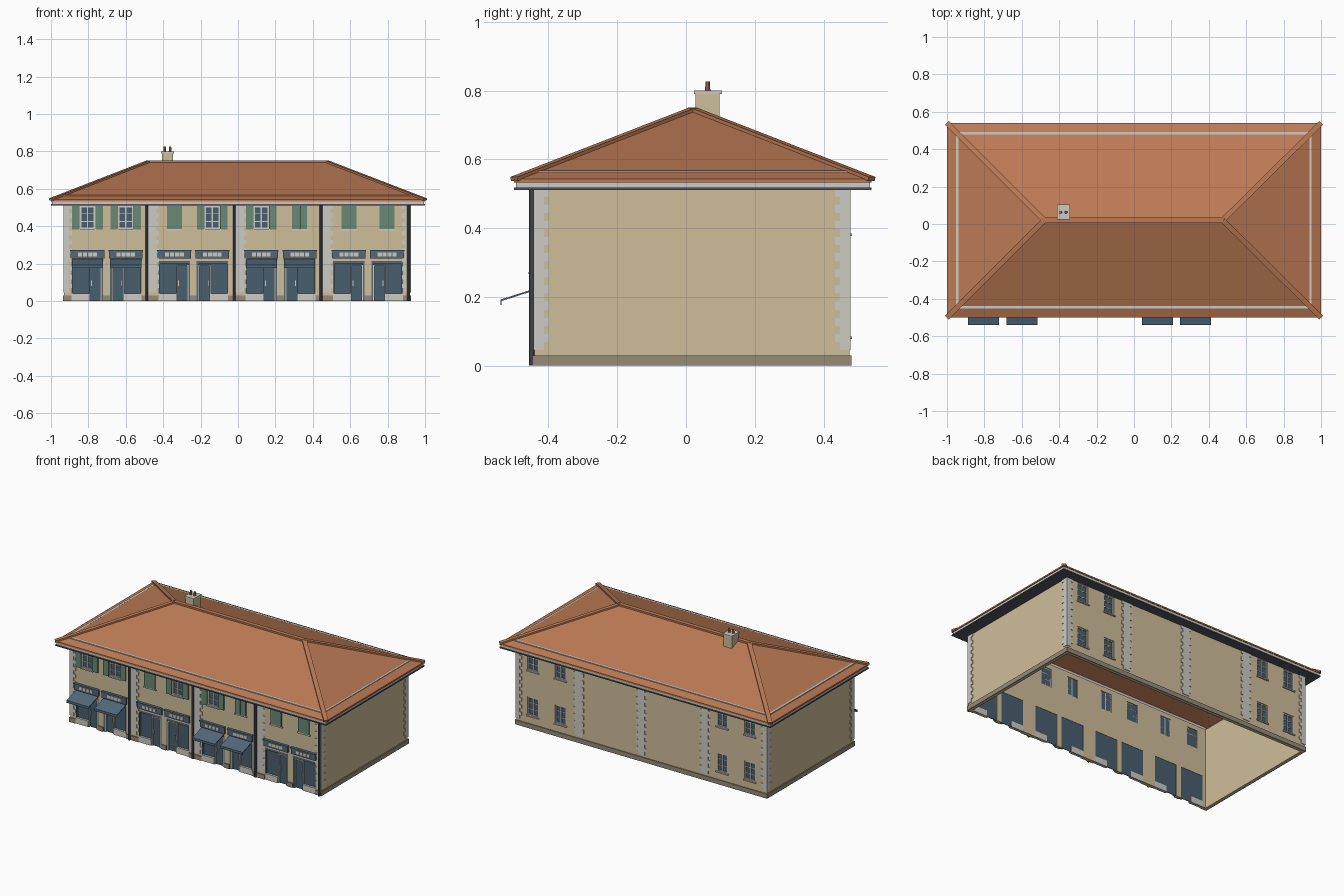
import bpy, bmesh
from mathutils import Vector, Matrix

if "Cube" in bpy.data.objects:
    bpy.data.objects.remove(bpy.data.objects["Cube"])


def material(name, r, g, b):
    lin = [(c / 255 / 12.92) if c < 11 else ((c / 255 + 0.055) / 1.055) ** 2.4 for c in (r, g, b)]
    m = bpy.data.materials.new(name)
    m.use_nodes = True
    m.diffuse_color = (*lin, 1)
    m.node_tree.nodes["Principled BSDF"].inputs["Base Color"].default_value = (*lin, 1)
    return m


WALL = material("sand render", 207, 190, 154)
PLINTH = material("brown plinth", 150, 139, 122)
STONE = material("pale stone", 205, 203, 195)
ROOF = material("terracotta", 188, 122, 84)
BLUE = material("shop blue", 82, 105, 123)
GLASS = material("dark glass", 74, 94, 110)
GREEN = material("shutter green", 106, 136, 116)
METAL = material("dark metal", 84, 86, 93)


def finish(name, bm, mat):
    bmesh.ops.recalc_face_normals(bm, faces=bm.faces)
    mesh = bpy.data.meshes.new(name)
    bm.to_mesh(mesh)
    bm.free()
    mesh.materials.append(mat)
    ob = bpy.data.objects.new(name, mesh)
    bpy.context.collection.objects.link(ob)
    return ob


def boxes(name, mat, items):
    """One object of boxes given as x0, x1, y0, y1, z0, z1."""
    bm = bmesh.new()
    for x0, x1, y0, y1, z0, z1 in items:
        mid = Vector((x0 + x1, y0 + y1, z0 + z1)) / 2
        size = Matrix.Diagonal((abs(x1 - x0), abs(y1 - y0), abs(z1 - z0), 1))
        bmesh.ops.create_cube(bm, size=1, matrix=Matrix.Translation(mid) @ size)
    return finish(name, bm, mat)


def ring(x0, x1, y0, y1, t, z0, z1):
    """Four boxes of width t just inside a rectangle."""
    return [(x0, x1, y0, y0 + t, z0, z1), (x0, x1, y1 - t, y1, z0, z1),
            (x0, x0 + t, y0 + t, y1 - t, z0, z1), (x1 - t, x1, y0 + t, y1 - t, z0, z1)]


X0, X1, Y0, Y1, TOP = -0.93, 0.92, -0.44, 0.475, 0.54
EAVE = 0.515


def wall(name, start, end, holes=()):
    """Upright sheet with rectangular openings, thickened inwards."""
    a, b = Vector((*start, 0)), Vector((*end, 0))
    run = (b - a).normalized()
    us = sorted({0, (b - a).length, *[h[0] for h in holes], *[h[1] for h in holes]})
    zs = sorted({0, TOP, *[h[2] for h in holes], *[h[3] for h in holes]})
    bm = bmesh.new()
    for u0, u1 in zip(us, us[1:]):
        for z0, z1 in zip(zs, zs[1:]):
            u, z = (u0 + u1) / 2, (z0 + z1) / 2
            if any(h[0] < u < h[1] and h[2] < z < h[3] for h in holes):
                continue
            corners = [(u0, z0), (u1, z0), (u1, z1), (u0, z1)]
            bm.faces.new([bm.verts.new(a + run * p + Vector((0, 0, q))) for p, q in corners])
    bmesh.ops.remove_doubles(bm, verts=bm.verts, dist=0.0001)
    ob = finish(name, bm, WALL)
    # keep the outward side consistent before thickening
    out = run.cross(Vector((0, 0, 1)))
    if ob.data.polygons[0].normal.dot(out) < 0:
        ob.data.flip_normals()
    mod = ob.modifiers.new("thickness", "SOLIDIFY")
    mod.thickness = 0.018
    mod.offset = -1


# Bay centres; the shops are mirrored in pairs
centres = [-0.805, -0.6, -0.34, -0.137, 0.125, 0.33, 0.593, 0.797]
open_shutters = {0, 1, 3, 4}
awning_bays = {0, 1, 4, 5}
back_centres = [centres[i] for i in (0, 1, 6, 7)]
HW, SILL, HEAD = 0.04, 0.385, 0.508
SW, SHOP_TOP = 0.084, 0.213
LOWER = 0.3

# Walls
front_holes = [(c - HW - X0, c + HW - X0, SILL, HEAD) for c in centres]
front_holes += [(c - SW - X0, c + SW - X0, 0, SHOP_TOP) for c in centres]
back_holes = [(X1 - c - HW, X1 - c + HW, SILL - d, HEAD - d) for c in back_centres for d in (0, LOWER)]
wall("front_wall", (X0, Y0), (X1, Y0), front_holes)
wall("back_wall", (X1, Y1), (X0, Y1), back_holes)
wall("left_wall", (X1, Y0), (X1, Y1))
wall("right_wall", (X0, Y1), (X0, Y0))

# Windows: glass, frame and glazing bars
glass, frames = [], []


def window(c, y, side, z0, z1):
    g, f = y - side * 0.014, y - side * 0.004
    glass.append((c - HW, c + HW, g, g + side * 0.004, z0, z1))
    t = 0.007
    frames.extend([(c - HW, c - HW + t, g, f, z0, z1), (c + HW - t, c + HW, g, f, z0, z1),
                   (c - HW, c + HW, g, f, z0, z0 + t), (c - HW, c + HW, g, f, z1 - t, z1),
                   (c - t / 2, c + t / 2, g, f, z0, z1)])
    for k in (1, 2):
        z = z0 + (z1 - z0) * k / 3
        frames.append((c - HW, c + HW, g, f - side * 0.003, z - 0.002, z + 0.002))
    frames.append((c - HW - 0.006, c + HW + 0.006, y - side * 0.01, y + side * 0.008, z0 - 0.008, z0))


for c in centres:
    window(c, Y0, -1, SILL, HEAD)
for c in back_centres:
    for d in (0, LOWER):
        window(c, Y1, 1, SILL - d, HEAD - d)
boxes("window_glass", GLASS, glass)
boxes("window_frames", STONE, frames)

# Shutters, folded back or closed
shutters = []
for i, c in enumerate(centres):
    for s in (-1, 1):
        a, b = (HW + 0.002, HW * 2 + 0.002) if i in open_shutters else (0.0005, HW)
        shutters.append((c + s * a, c + s * b, Y0 - 0.008, Y0, SILL - 0.003, HEAD))
boxes("shutters", GREEN, shutters)

# Shop fronts
shop_glass, shop_frames, risers, door_frames, signs, plates = [], [], [], [], [], []
for i, c in enumerate(centres):
    d = 1 if i % 2 == 0 else -1
    y = Y0 + 0.012
    shop_glass.append((c - SW, c + SW, y, y + 0.004, 0, SHOP_TOP))
    shop_frames += [(c - SW, c + SW, Y0, y, SHOP_TOP - 0.014, SHOP_TOP),
                    (c + d * 0.075, c + d * SW, Y0, y, 0, SHOP_TOP),
                    (c - d * (SW - 0.006), c - d * SW, Y0, y, 0.04, SHOP_TOP)]
    risers.append((c - d * SW, c + d * 0.008, Y0 - 0.002, y + 0.006, 0, 0.04))
    door_frames += [(c + d * 0.008, c + d * 0.015, Y0 + 0.002, y, 0, 0.196),
                    (c + d * 0.068, c + d * 0.075, Y0 + 0.002, y, 0, 0.196),
                    (c + d * 0.008, c + d * 0.075, Y0 + 0.002, y, 0.189, 0.196),
                    (c + d * 0.02, c + d * 0.024, Y0 + 0.004, y, 0.08, 0.11)]
    signs += [(c - 0.09, c + 0.09, Y0 - 0.012, Y0, 0.228, 0.266),
              (c - 0.092, c + 0.092, Y0 - 0.018, Y0, 0.266, 0.273)]
    plates += [(c + k * 0.026 - 0.011, c + k * 0.026 + 0.011, Y0 - 0.015, Y0 - 0.012, 0.239, 0.259)
               for k in (-1.5, -0.5, 0.5, 1.5)]
boxes("shop_glass", GLASS, shop_glass)
boxes("shop_frames", BLUE, shop_frames)
boxes("stall_risers", STONE, risers)
boxes("door_frames", STONE, door_frames)
boxes("fascia_boards", BLUE, signs)
boxes("fascia_panels", STONE, plates)

# Awnings: sloping sheet with a hanging front edge
profile = [(Y0, 0.224), (-0.54, 0.192), (-0.54, 0.176), (-0.536, 0.176), (-0.536, 0.188), (Y0, 0.219)]
bm = bmesh.new()
for i in awning_bays:
    ends = [[bm.verts.new((centres[i] + s * 0.083, y, z)) for y, z in profile] for s in (-1, 1)]
    for e in ends:
        bm.faces.new(e)
    for k in range(len(profile)):
        j = (k + 1) % len(profile)
        bm.faces.new((ends[0][k], ends[0][j], ends[1][j], ends[1][k]))
finish("awnings", bm, BLUE)

# Plinth, broken by the shops along the front
P = 0.006
plinth = [(X0 - P, X1 + P, Y1, Y1 + P, 0, 0.03), (X0 - P, X0, Y0 - P, Y1, 0, 0.03),
          (X1, X1 + P, Y0 - P, Y1, 0, 0.03)]
edges = [X0 - P] + [c + s * SW for c in centres for s in (-1, 1)] + [X1 + P]
plinth += [(a, b, Y0 - P, Y0, 0, 0.03) for a, b in zip(edges[::2], edges[1::2])]
boxes("plinth", PLINTH, plinth)

# Quoins: long and short blocks at corners and party walls
quoins, n = [], 20
pipes_x = [-0.488, -0.02, 0.443, 0.912]
step = (EAVE - 0.045) / n
for k in range(n):
    z0, z1 = 0.045 + k * step, 0.045 + (k + 1) * step
    w = 0.042 if k % 2 else 0.027
    for x, sx in ((X0, 1), (X1, -1)):
        for y, sy in ((Y0, 1), (Y1, -1)):
            quoins.append((x - sx * 0.004, x + sx * w, y - sy * 0.004, y + sy * 0.01, z0, z1))
            quoins.append((x - sx * 0.004, x + sx * 0.01, y - sy * 0.004, y + sy * w, z0, z1))
    for x in pipes_x[:3]:
        quoins.append((x, x + w + 0.024, Y0 - 0.004, Y0, z0, z1))
        quoins.append((x + 0.015 - w * 0.9, x + 0.015 + w * 0.9, Y1, Y1 + 0.004, z0, z1))
boxes("quoins", STONE, quoins)

# Downpipes
bm = bmesh.new()
for x in pipes_x:
    bmesh.ops.create_cone(bm, cap_ends=True, segments=10, radius1=0.008, radius2=0.008, depth=EAVE,
                          matrix=Matrix.Translation((x, Y0 - 0.008, EAVE / 2)))
finish("downpipes", bm, METAL)

# Eaves: dark soffit and pale gutter board
RX, RY0, RY1 = 1.0, -0.5, 0.54
soffit = [(-RX, RX, RY0, Y0, EAVE - 0.004, EAVE + 0.003), (-RX, RX, Y1, RY1, EAVE - 0.004, EAVE + 0.003),
          (-RX, X0, Y0, Y1, EAVE - 0.004, EAVE + 0.003), (X1, RX, Y0, Y1, EAVE - 0.004, EAVE + 0.003)]
boxes("soffit", METAL, soffit)
boxes("gutter_board", STONE, ring(-0.995, 0.995, RY0 + 0.005, RY1 - 0.005, 0.02, EAVE + 0.003, 0.535))

# Hipped roof with a shallow vertical rim
bm = bmesh.new()
corners = [(-RX, RY0), (RX, RY0), (RX, RY1), (-RX, RY1)]
low = [bm.verts.new((x, y, 0.533)) for x, y in corners]
rim = [bm.verts.new((x, y, 0.543)) for x, y in corners]
ra, rb = (bm.verts.new((x, 0.02, 0.745)) for x in (-0.48, 0.475))
for k in range(4):
    bm.faces.new((low[k], low[(k + 1) % 4], rim[(k + 1) % 4], rim[k]))
for f in ((rim[0], rim[1], rb, ra), (rim[1], rim[2], rb), (rim[2], rim[3], ra, rb), (rim[3], rim[0], ra)):
    bm.faces.new(f)
lines = [(ra.co.copy(), rb.co.copy())]
lines += [(v.co.copy(), e.co.copy()) for v, e in zip(rim, (ra, rb, rb, ra))]
finish("roof", bm, ROOF)

# Ridge and hip tiles
bm = bmesh.new()
for p, q in lines:
    along = (q - p).normalized()
    side = along.cross(Vector((0, 0, 1))).normalized()
    rot = Matrix((along, side, along.cross(side))).transposed().to_4x4()
    size = Matrix.Diagonal(((q - p).length, 0.028, 0.012, 1))
    bmesh.ops.create_cube(bm, size=1, matrix=Matrix.Translation((p + q) / 2) @ rot @ size)
finish("ridge_tiles", bm, ROOF)

# Pale rail around the lower roof
boxes("roof_rail", STONE, ring(-0.953, 0.948, -0.453, 0.493, 0.014, 0.552, 0.567))

# Chimney
boxes("chimney_stack", WALL, [(-0.407, -0.347, 0.027, 0.098, 0.7, 0.792)])
boxes("chimney_cap", STONE, [(-0.411, -0.343, 0.023, 0.104, 0.79, 0.8)])
bm = bmesh.new()
for x in (-0.392, -0.363):
    bmesh.ops.create_cone(bm, cap_ends=True, segments=10, radius1=0.008, radius2=0.006, depth=0.029,
                          matrix=Matrix.Translation((x, 0.063, 0.8125)))
finish("chimney_pots", bm, ROOF)
